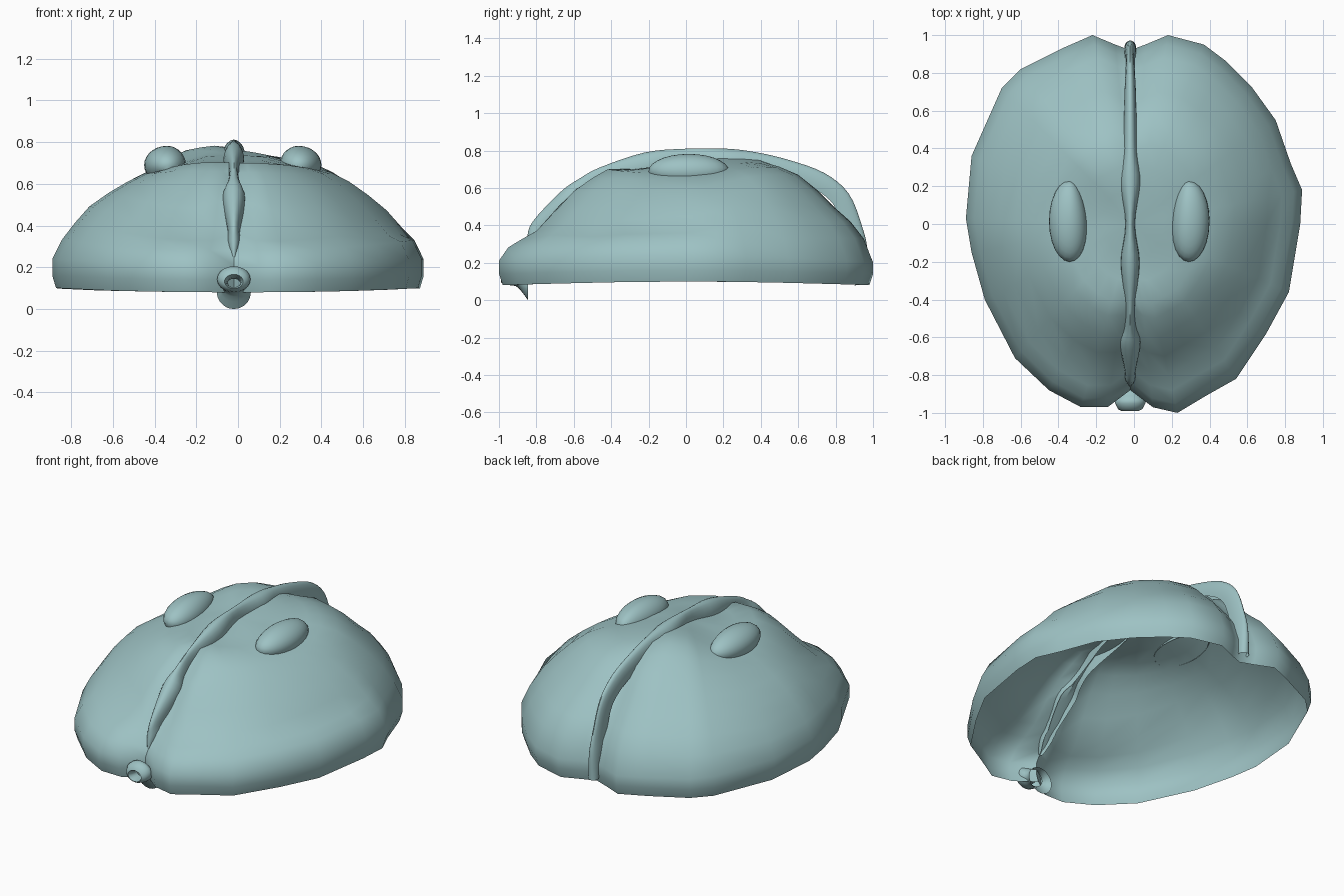
import bpy, bmesh, math
from mathutils import Vector

default_cube = bpy.data.objects.get("Cube")
if default_cube:
    bpy.data.objects.remove(default_cube, do_unlink=True)

teal = bpy.data.materials.new("pale teal")
teal.use_nodes = True
colour = (0.34, 0.54, 0.55, 1)
teal.diffuse_color = colour
teal.node_tree.nodes["Principled BSDF"].inputs["Base Color"].default_value = colour

MIDDLE = -0.02  # the crest and nozzle sit slightly off centre


def finish(name, bm, angle=50):
    """Turn a bmesh into a smooth shaded, coloured object."""
    bmesh.ops.recalc_face_normals(bm, faces=bm.faces)
    mesh = bpy.data.meshes.new(name)
    bm.to_mesh(mesh)
    bm.free()
    mesh.materials.append(teal)
    obj = bpy.data.objects.new(name, mesh)
    bpy.context.collection.objects.link(obj)
    bpy.ops.object.select_all(action="DESELECT")
    obj.select_set(True)
    bpy.context.view_layer.objects.active = obj
    bpy.ops.object.shade_smooth_by_angle(angle=math.radians(angle))


def bridge(bm, rings, closed=True):
    """Join consecutive rows of points with quads."""
    loops = [[bm.verts.new(p) for p in ring] for ring in rings]
    for lower, upper in zip(loops, loops[1:]):
        count = len(lower)
        for i in range(count if closed else count - 1):
            j = (i + 1) % count
            bm.faces.new((lower[i], lower[j], upper[j], upper[i]))
    return loops


def smooth_path(points, steps=4):
    """Catmull-Rom interpolation through the points."""
    pts = [Vector(p) / 100 for p in points]
    pts = [pts[0]] + pts + [pts[-1]]
    path = []
    for a, b, c, d in zip(pts, pts[1:], pts[2:], pts[3:]):
        for k in range(steps):
            t = k / steps
            path.append(b + (c - a) * t / 2 + (a * 2 - b * 5 + c * 4 - d) * t * t / 2
                        + (b * 3 - a - c * 3 + d) * t ** 3 / 2)
    return path + [pts[-1]]


# Shell: lobed plan outline, in hundredths, clockwise from the back notch
outline = [(-2, 92), (6, 95), (18, 100), (37, 95), (49, 86), (62, 73), (75, 55),
           (83, 32), (89, 18), (88, 0), (82, -36), (70, -58), (54, -82), (38, -91),
           (23, -100), (10, -97), (-2, -88), (-14, -97), (-28, -97), (-45, -88),
           (-63, -71), (-79, -40), (-86, -15), (-89, 3), (-86, 36), (-70, 72),
           (-60, 82), (-38, 93), (-22, 100), (-10, 95)]
# Scale of each ring, then its height at the front, sides and back
levels = [(98, 8, 10, 8), (100, 14, 16, 14), (100, 21, 24, 20), (95, 28, 33, 33),
          (88, 32, 42, 42), (80, 36, 50, 49), (70, 46, 56, 59), (60, 57, 61, 67),
          (50, 65, 65, 71), (42, 70, 67, 73), (30, 70, 70, 74), (18, 71, 73, 75)]
# Local swellings and dents: x, y, height, radius
swells = [(-0.18, 0.33, 0.06, 0.18), (0.78, 0, -0.06, 0.18), (0.68, -0.4, -0.06, 0.2),
          (-0.76, 0.25, -0.03, 0.2), (0.42, 0.4, 0.03, 0.22),
          (-0.3, -0.48, 0.015, 0.18), (MIDDLE, -0.68, 0.07, 0.13)]


def shell_point(x, y, scale, front, side, back):
    pos = Vector((x, y)) / 100
    lean = pos.normalized().y
    z = side + ((back if lean > 0 else front) - side) * lean * lean
    z /= 100
    pos *= scale / 100
    if scale < 95:
        for sx, sy, height, radius in swells:
            gap = (pos - Vector((sx, sy))).length / radius
            z += height * math.exp(-gap * gap)
    return (pos.x, pos.y, z)


bm = bmesh.new()
loops = bridge(bm, [[shell_point(x, y, *level) for x, y in outline] for level in levels])
crown = bm.verts.new((MIDDLE, 0, 0.74))
top = loops[-1]
for i, vert in enumerate(top):
    bm.faces.new((vert, top[(i + 1) % len(top)], crown))
finish("shell", bm)

# Crest: wavy hollow band, open below; y, z and half width in hundredths
arch = smooth_path([(-86, 25, 1), (-85, 33, 3), (-82, 42, 3), (-67, 58, 5.5),
                    (-57, 65, 3), (-46, 71, 2.5), (-22, 79, 5), (0, 81, 2.5),
                    (22, 81, 5.5), (38, 79, 4), (55, 75, 3.5), (74, 68, 3),
                    (87, 57, 2.5), (94, 40, 2.5), (97, 27, 3), (97, 11, 3)])
HALF = 6
rows = []
for i, (y, z, width) in enumerate(arch):
    ahead, behind = arch[min(i + 1, len(arch) - 1)], arch[max(i - 1, 0)]
    along = Vector((0, ahead.x - behind.x, ahead.y - behind.y)).normalized()
    outward = Vector((0, -along.z, along.y))
    depth = 0.1 * min(1, 0.25 + i / 8, 0.4 + (len(arch) - 1 - i) / 10)
    row = []
    for k in range(-HALF, HALF + 1):
        turn = math.pi * 0.6 * k / HALF
        row.append(Vector((MIDDLE + width * math.sin(turn), y, z))
                   + outward * depth * (math.cos(turn) - 1) / 1.3)
    rows.append(row)
bm = bmesh.new()
bridge(bm, rows, closed=False)
finish("crest", bm)

# Bumps: egg shaped domes, flatter on the side facing the crest
for name, side, centre in (("left_bump", 1, 0.29), ("right_bump", -1, -0.34)):
    bm = bmesh.new()
    bmesh.ops.create_uvsphere(bm, u_segments=24, v_segments=14, radius=1)
    for vert in bm.verts:
        x, y, z = vert.co
        outer = x * side > 0
        vert.co = (centre + x * (0.11 if outer else 0.09 - 0.015 * y),
                   0.015 + y * 0.215, 0.69 + z * 0.092)
    # Open the underside where it sinks into the shell
    bmesh.ops.bisect_plane(bm, geom=bm.verts[:] + bm.edges[:] + bm.faces[:],
                           plane_co=(centre, 0, 0.67), plane_no=(side * 0.25, 0, 1),
                           clear_inner=True)
    finish(name, bm)

# Nozzle: waisted open tube; half width, half height, y and axis height
profile = [(3, 2, -92, 12.5), (3.5, 2.3, -96, 12.8), (4.5, 3.4, -99, 13.2),
           (6.5, 5, -98, 13.8), (8, 6.2, -95, 14.3), (8, 6.3, -93, 14.2),
           (6.5, 5.4, -91, 13), (6, 5.5, -89, 11.5), (6.8, 6.5, -87, 10),
           (8.2, 8.2, -84.5, 8.2)]
rings = []
for wide, tall, y, z in profile:
    rings.append([Vector((MIDDLE * 100 + wide * math.cos(math.tau * k / 20), y,
                          z + tall * math.sin(math.tau * k / 20))) / 100
                  for k in range(20)])
bm = bmesh.new()
bridge(bm, rings)
finish("nozzle", bm)
